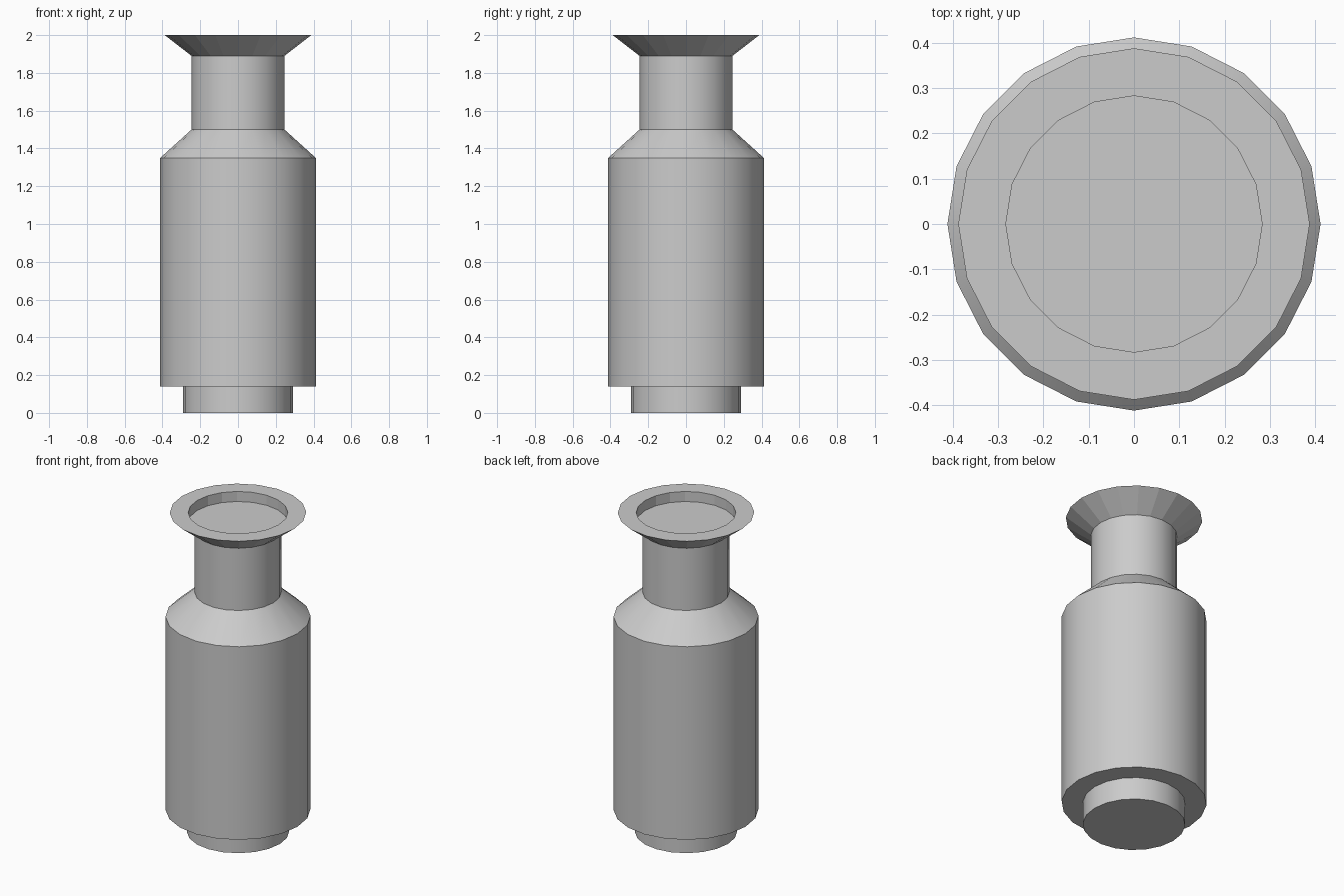
import bpy, bmesh, math

if "Cube" in bpy.data.objects:
    bpy.data.objects.remove(bpy.data.objects["Cube"])

SIDES = 20


def lathe(name, profile, smooth):
    """Revolve (radius, z) points around z; radius 0 closes with an n-gon cap."""
    bm = bmesh.new()
    rings = []
    for r, z in profile:
        rings.append([bm.verts.new((r * math.cos(2 * math.pi * i / SIDES),
                                    r * math.sin(2 * math.pi * i / SIDES), z))
                      for i in range(SIDES)])
    for a, b in zip(rings, rings[1:]):
        for i in range(SIDES):
            j = (i + 1) % SIDES
            bm.faces.new((a[i], a[j], b[j], b[i]))
    return bm, rings


def finish(name, bm, smooth):
    mesh = bpy.data.meshes.new(name)
    bm.to_mesh(mesh)
    bm.free()
    obj = bpy.data.objects.new(name, mesh)
    bpy.context.collection.objects.link(obj)
    if smooth:
        bpy.ops.object.select_all(action='DESELECT')
        obj.select_set(True)
        bpy.context.view_layer.objects.active = obj
        bpy.ops.object.shade_smooth_by_angle(angle=math.radians(30))
    return obj


# Foot, body, shoulder and neck in one continuous profile, closed underneath
bm, rings = lathe("bottle_body", [(0.291, 0), (0.291, 0.14), (0.412, 0.14),
                                  (0.412, 1.35), (0.246, 1.50), (0.246, 1.89)], True)
bm.faces.new(rings[0][::-1])
finish("bottle_body", bm, True)

# Flared rim with a shallow recess and flat floor
bm, rings = lathe("flared_rim", [(0.246, 1.89), (0.388, 2.0),
                                 (0.283, 2.0), (0.283, 1.937)], False)
bm.faces.new(rings[-1])
finish("flared_rim", bm, False)
